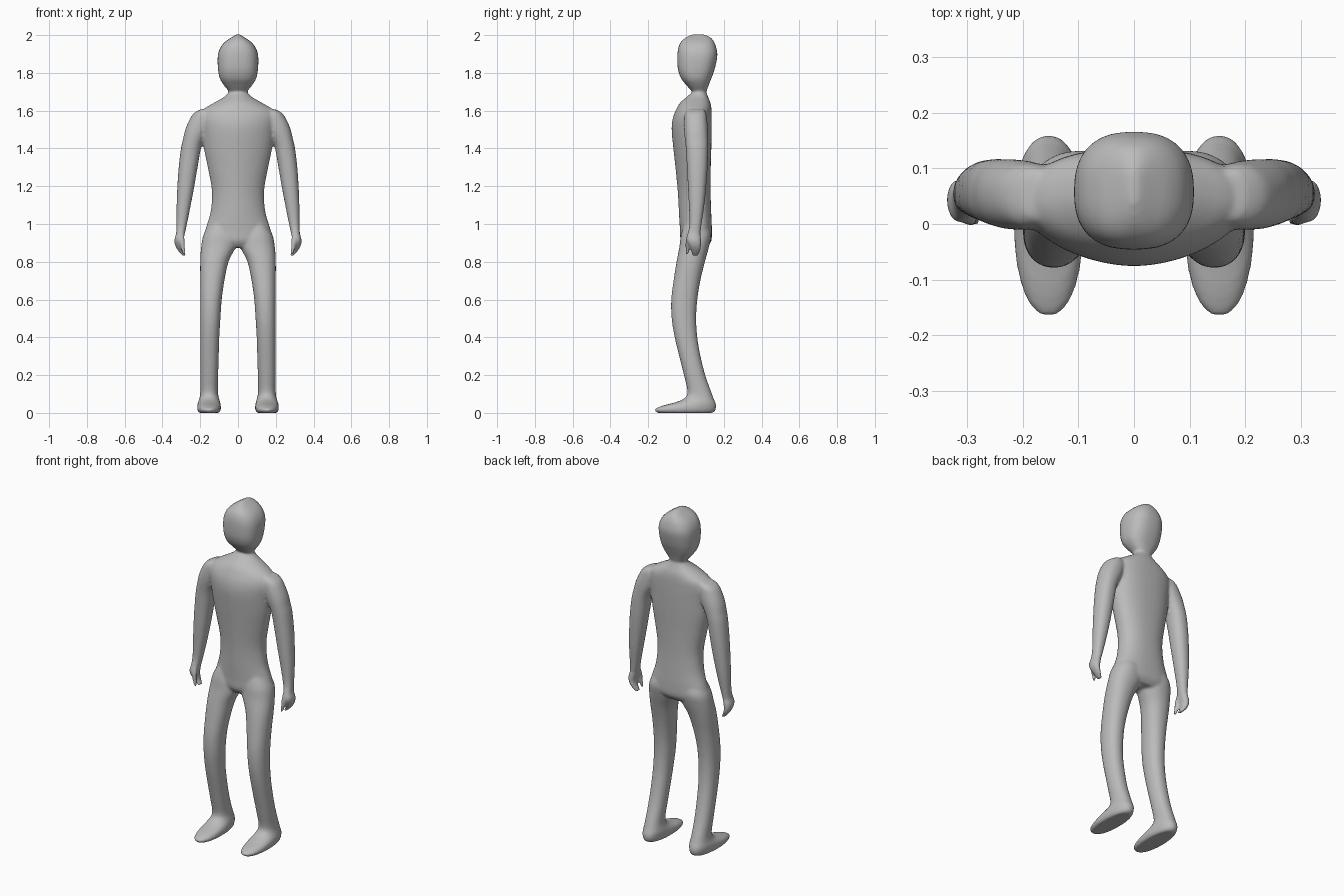
import bpy, bmesh, math

SEG = 40
bm = bmesh.new()


def spline(rows, steps=5):
    """Catmull-Rom interpolation of the ring table."""
    out = []
    for i in range(len(rows) - 1):
        p0, p1 = rows[max(i - 1, 0)], rows[i]
        p2, p3 = rows[i + 1], rows[min(i + 2, len(rows) - 1)]
        for s in range(steps):
            t = s / steps
            out.append([0.5 * (2 * b + (c - a) * t + (2 * a - 5 * b + 4 * c - d) * t * t
                               + (3 * b - a - 3 * c + d) * t ** 3)
                        for a, b, c, d in zip(p0, p1, p2, p3)])
    return out + [list(rows[-1])]


def loft(rows, side=1, pf=2.2, pb=2.2):
    """Stack of horizontal superellipses: (z, x0, x1, y_front, y_back)."""
    rings = []
    for z, x0, x1, yf, yb in spline(rows):
        cx, rx, cy, ry = (x0 + x1) / 2, (x1 - x0) / 2, (yf + yb) / 2, (yb - yf) / 2
        ring = []
        for k in range(SEG):
            a = 2 * math.pi * k / SEG
            c, s = math.cos(a), math.sin(a)
            e = 2 / (pf if s < 0 else pb)
            x = cx + rx * math.copysign(abs(c) ** e, c)
            y = cy + ry * math.copysign(abs(s) ** e, s)
            ring.append(bm.verts.new((side * x, y, z)))
        rings.append(ring)
    faces = [bm.faces.new(rings[0]), bm.faces.new(rings[-1][::-1])]
    for a, b in zip(rings, rings[1:]):
        for k in range(SEG):
            j = (k + 1) % SEG
            faces.append(bm.faces.new((a[k], b[k], b[j], a[j])))
    bmesh.ops.recalc_face_normals(bm, faces=faces)


def centred(rows):
    return [(z, -w, w, f, b) for z, w, f, b in rows]


# head
loft(centred([(2.004, .008, .035, .095), (1.988, .034, .0, .13), (1.965, .068, -.026, .148),
              (1.935, .093, -.04, .16), (1.89, .107, -.046, .166), (1.82, .106, -.043, .152),
              (1.77, .096, -.026, .134), (1.735, .075, .002, .12), (1.705, .05, .028, .11)]),
     pf=2.5, pb=2.5)
# neck
loft(centred([(1.76, .048, .03, .108), (1.69, .052, .03, .108), (1.62, .07, .0, .12)]))
# torso, with a slight ridge down the front
loft(centred([(1.695, .05, .03, .108), (1.67, .078, .0, .118), (1.64, .13, -.033, .13),
              (1.605, .185, -.053, .135), (1.56, .2, -.07, .136), (1.5, .192, -.076, .136),
              (1.4, .18, -.067, .134), (1.3, .16, -.056, .131), (1.2, .141, -.046, .13),
              (1.13, .138, -.041, .131), (1.05, .148, -.037, .134), (.97, .173, -.032, .137),
              (.91, .186, -.028, .134), (.875, .12, -.005, .11)]), pf=1.8, pb=2.4)

for side in (-1, 1):
    # legs and feet
    loft([(1.0, .03, .15, -.01, .115), (.94, .01, .183, -.027, .132), (.88, .012, .195, -.035, .122),
          (.8, .05, .2, -.05, .1), (.7, .072, .2, -.066, .076), (.6, .086, .2, -.078, .06),
          (.5, .093, .2, -.076, .054), (.4, .099, .2, -.06, .06), (.3, .102, .2, -.036, .077),
          (.2, .105, .2, -.011, .102), (.11, .106, .2, .008, .134), (.075, .1, .205, -.012, .147),
          (.055, .094, .212, -.06, .156), (.038, .091, .216, -.125, .16),
          (.02, .091, .216, -.166, .158), (.008, .095, .212, -.162, .152), (0, .102, .205, -.15, .14)],
         side)
    # arms and hands
    loft([(1.607, .15, .2, .01, .095), (1.585, .13, .235, -.005, .107), (1.55, .13, .258, -.01, .112),
          (1.5, .15, .279, -.01, .116), (1.45, .178, .291, -.006, .117), (1.4, .196, .302, -.001, .117),
          (1.3, .214, .314, .005, .114), (1.2, .231, .321, .01, .107), (1.1, .25, .325, .015, .097),
          (1.0, .27, .326, .018, .083), (.95, .281, .328, .008, .077), (.92, .288, .336, .002, .08),
          (.89, .294, .334, .014, .08), (.86, .288, .318, .026, .077), (.832, .273, .293, .03, .066)],
         side)
    # thumbs
    loft([(.945, .285, .315, .008, .03), (.91, .281, .311, -.002, .024),
          (.87, .28, .302, -.003, .018), (.838, .275, .292, -.001, .014)], side)

mesh = bpy.data.meshes.new("body")
bm.to_mesh(mesh)
bm.free()
body = bpy.data.objects.new("body", mesh)
bpy.context.collection.objects.link(body)

grey = bpy.data.materials.new("plain grey")
grey.diffuse_color = (0.5, 0.5, 0.5, 1)
mesh.materials.append(grey)
mesh.polygons.foreach_set("use_smooth", [True] * len(mesh.polygons))

# fuse the parts into one skin and soften the joins
fuse = body.modifiers.new("fuse", 'REMESH')
fuse.mode = 'VOXEL'
fuse.voxel_size = 0.007
fuse.use_smooth_shade = True
soft = body.modifiers.new("soften", 'SMOOTH')
soft.factor = 0.5
soft.iterations = 8
